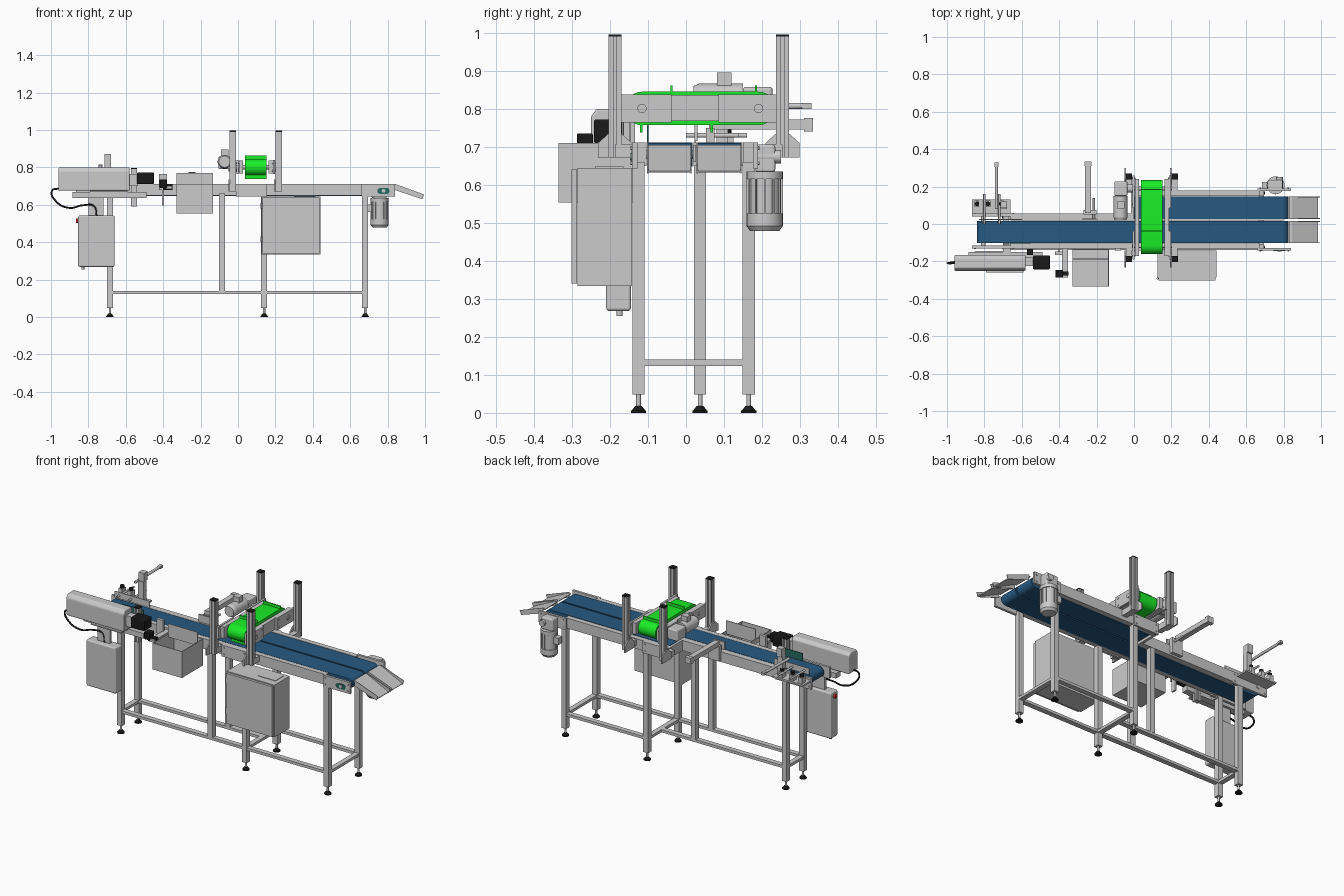
import bpy, bmesh, math
from mathutils import Vector

def mat(name, *c):
    m = bpy.data.materials.new(name)
    m.diffuse_color = (*c, 1)
    return m

BLUE = mat("belt_blue", 0.02, 0.10, 0.22)
GREEN = mat("belt_green", 0.01, 0.85, 0.02)
BLACK = mat("black_plastic", 0.01, 0.01, 0.01)
TEAL = mat("dark_teal", 0.02, 0.15, 0.12)
RED = mat("red_button", 0.7, 0.02, 0.02)

def finish(name, bm, m=None, bevel=0, smooth=False):
    bmesh.ops.recalc_face_normals(bm, faces=bm.faces)
    me = bpy.data.meshes.new(name)
    bm.to_mesh(me)
    bm.free()
    o = bpy.data.objects.new(name, me)
    bpy.context.collection.objects.link(o)
    if m:
        me.materials.append(m)
    if bevel:
        b = o.modifiers.new("bevel", 'BEVEL')
        b.width, b.segments = bevel, 3
    if smooth:
        bpy.ops.object.select_all(action='DESELECT')
        o.select_set(True)
        bpy.context.view_layer.objects.active = o
        bpy.ops.object.shade_smooth_by_angle(angle=math.radians(35))
    return o

def prism(name, pts, axis, lo, hi, m=None, bevel=0, smooth=False):
    """Extrude a closed 2D outline along an axis: x->(y,z), y->(x,z), z->(x,y)."""
    at = {'x': lambda p, t: (t, *p), 'y': lambda p, t: (p[0], t, p[1]), 'z': lambda p, t: (*p, t)}[axis]
    bm = bmesh.new()
    f = bm.faces.new([bm.verts.new(at(p, lo)) for p in pts])
    r = bmesh.ops.extrude_face_region(bm, geom=[f])
    d = Vector(at((0, 0), hi - lo))
    bmesh.ops.translate(bm, vec=d, verts=[v for v in r['geom'] if isinstance(v, bmesh.types.BMVert)])
    return finish(name, bm, m, bevel, smooth)

def box(name, x0, x1, y0, y1, z0, z1, m=None, bevel=0):
    return prism(name, [(x0, y0), (x1, y0), (x1, y1), (x0, y1)], 'z', z0, z1, m, bevel)

def cyl(name, p0, p1, r, m=None, r2=None, n=24):
    p0, p1 = Vector(p0), Vector(p1)
    d = p1 - p0
    bm = bmesh.new()
    bmesh.ops.create_cone(bm, cap_ends=True, segments=n, radius1=r, radius2=r if r2 is None else r2, depth=d.length)
    bm.transform(d.to_track_quat('Z', 'Y').to_matrix().to_4x4())
    bmesh.ops.translate(bm, vec=(p0 + p1) / 2, verts=bm.verts)
    return finish(name, bm, m, 0, True)

def stadium(name, a0, a1, z0, z1, axis, lo, hi, m):
    r, c = (z1 - z0) / 2, (z0 + z1) / 2
    pts = []
    for cx, s in ((a1 - r, -90), (a0 + r, 90)):
        pts += [(cx + r * math.cos(math.radians(s + i * 15)), c + r * math.sin(math.radians(s + i * 15))) for i in range(13)]
    return prism(name, pts, axis, lo, hi, m, 0, True)

def slotted(name, x, y, z0, z1, h=0.017):
    """Square aluminium extrusion with one groove per side."""
    g, d = 0.004, 0.006
    side = [(-h, -h), (-g, -h), (-g, -h + d), (g, -h + d), (g, -h)]
    pts = []
    for k in range(4):
        c, s = round(math.cos(k * math.pi / 2)), round(math.sin(k * math.pi / 2))
        pts += [(x + c * u - s * v, y + s * u + c * v) for u, v in side]
    return prism(name, pts, 'z', z0, z1)

# legs with levelling feet
for i, (x, y) in enumerate([(-0.685, -0.125), (-0.685, 0.037), (0.14, -0.125), (0.14, 0.165), (0.68, -0.125), (0.68, 0.165)]):
    box(f"leg_{i}", x - 0.016, x + 0.016, y - 0.016, y + 0.016, 0.048, 0.66)
    cyl(f"foot_stem_{i}", (x, y, 0.012), (x, y, 0.05), 0.006)
    cyl(f"foot_base_{i}", (x, y, 0), (x, y, 0.006), 0.02, BLACK)
    cyl(f"foot_cone_{i}", (x, y, 0.006), (x, y, 0.018), 0.018, BLACK, 0.009)
for y in (-0.125, 0.037):
    box("middle_post", -0.101, -0.069, y - 0.016, y + 0.016, 0.14, 0.66)
# lower frame
for x0, x1, y in ((-0.67, 0.664, -0.125), (-0.67, 0.14, 0.037), (0.14, 0.664, 0.165)):
    box("lower_rail", x0, x1, y - 0.015, y + 0.015, 0.124, 0.14)
for x, y1 in ((-0.685, 0.021), (0.14, 0.149), (0.68, 0.149)):
    box("lower_crossbar", x - 0.015, x + 0.015, -0.109, y1, 0.124, 0.14)

# two conveyor belts and their side rails
stadium("long_belt", -0.84, 0.825, 0.648, 0.711, 'y', -0.102, 0.017, BLUE)
stadium("short_belt", 0.0, 0.825, 0.648, 0.711, 'y', 0.027, 0.146, BLUE)
for x0, x1, y0, y1 in ((-0.66, 0.67, -0.132, -0.104), (-0.66, 0.0, 0.02, 0.055), (0.0, 0.67, 0.15, 0.18)):
    box("side_rail", x0, x1, y0, y1, 0.65, 0.711)
box("centre_strip", 0.0, 0.80, 0.018, 0.026, 0.66, 0.705)
box("rail_joint", -0.015, 0.0, 0.02, 0.18, 0.65, 0.711)
for x0, x1, ya, yb in ((0.66, 0.84, -0.142, 0.19), (-0.01, 0.155, -0.142, 0.19), (-0.865, -0.63, -0.13, 0.055)):
    for y, s in ((ya, 1), (yb, -1)):
        box("end_plate", x0, x1, min(y, y + s * 0.014), max(y, y + s * 0.014), 0.643, 0.711)
        for bx in (x0 + 0.015, x1 - 0.015):
            for bz in (0.657, 0.697):
                cyl("plate_bolt", (bx, y, bz), (bx, y - s * 0.004, bz), 0.005, n=6)
stadium("pulley_window", 0.745, 0.81, 0.658, 0.69, 'y', -0.144, -0.13, TEAL)
cyl("pulley_bearing", (0.778, -0.147, 0.674), (0.778, -0.14, 0.674), 0.010)

# outfeed chutes: sloping folded sheets
for y0, y1 in ((-0.102, 0.015), (0.028, 0.146)):
    prism("chute_sheet", [(0.83, 0.705), (0.845, 0.705), (0.985, 0.637), (0.983, 0.632), (0.842, 0.70), (0.83, 0.70)], 'y', y0, y1)
    for y in (y0, y1 - 0.003):
        prism("chute_lip", [(0.84, 0.678), (0.84, 0.711), (0.995, 0.655), (0.985, 0.63)], 'y', y, y + 0.003)

# outfeed drive motor
box("drive_gearbox", 0.715, 0.795, 0.182, 0.235, 0.633, 0.706, None, 0.008)
cyl("drive_shaft", (0.778, 0.18, 0.674), (0.778, 0.25, 0.674), 0.018)
cyl("drive_flange", (0.757, 0.207, 0.615), (0.757, 0.207, 0.635), 0.048)
cyl("drive_motor", (0.757, 0.207, 0.52), (0.757, 0.207, 0.615), 0.043)
cyl("drive_fan_cover", (0.757, 0.207, 0.492), (0.757, 0.207, 0.525), 0.048)
cyl("drive_fan_cap", (0.757, 0.207, 0.478), (0.757, 0.207, 0.492), 0.038, None, 0.048)
for i in range(12):
    a = i * math.pi / 6
    c, s = math.cos(a), math.sin(a)
    prism("motor_fin", [(0.757 + r * c - t * s, 0.207 + r * s + t * c) for r, t in ((0.04, -0.002), (0.048, -0.002), (0.048, 0.002), (0.04, 0.002))], 'z', 0.525, 0.615)
box("drive_terminal_box", 0.685, 0.72, 0.19, 0.225, 0.56, 0.60)

# four gantry posts with foot brackets
for x in (-0.028, 0.217):
    for y, s in ((-0.187, -1), (0.254, 1)):
        slotted("gantry_post", x, y, 0.672, 0.99)
        box("post_cap", x - 0.017, x + 0.017, y - 0.017, y + 0.017, 0.99, 0.996, BLACK)
        prism("post_bracket", [(y - 0.045, 0.672), (y + 0.045, 0.672), (y + 0.045, 0.71), (y + 0.017, 0.735),
                               (y - 0.017, 0.735), (y - 0.045, 0.71)], 'x', x - 0.024, x - 0.016)
        y_in = -0.13 if s < 0 else 0.17
        box("post_foot_beam", x - 0.016, x + 0.016, min(y, y_in), max(y, y_in), 0.672, 0.706)

# green hold-down belt with cleats, running across
stadium("press_belt", -0.16, 0.235, 0.757, 0.845, 'x', 0.038, 0.153, GREEN)
for y, z0, z1 in ((-0.038, 0.84, 0.862), (0.184, 0.84, 0.862), (-0.118, 0.738, 0.76), (0.068, 0.738, 0.76)):
    box("belt_cleat", 0.038, 0.153, y - 0.003, y + 0.003, z0, z1, GREEN)
for x0, x1, xo in ((0.005, 0.028, -0.008), (0.163, 0.186, 0.186)):
    box("press_side_rail", x0, x1, -0.17, 0.24, 0.768, 0.836)
    for y0, y1 in ((-0.19, -0.038), (0.085, 0.26)):
        box("press_end_plate", xo, xo + 0.012, y0, y1, 0.764, 0.838)
        for y in (y0 + 0.02, y1 - 0.015):
            for z in (0.78, 0.822):
                cyl("press_bolt", (xo - 0.003, y, z), (xo + 0.015, y, z), 0.005, n=6)
for y in (-0.116, 0.191):
    cyl("press_roller_shaft", (-0.012, y, 0.801), (0.203, y, 0.801), 0.012)

# hold-down motor
cyl("press_motor", (-0.072, 0.035, 0.83), (-0.072, 0.15, 0.83), 0.037)
cyl("press_motor_cap", (-0.072, 0.02, 0.83), (-0.072, 0.035, 0.83), 0.03, None, 0.037)
box("press_gearbox", -0.105, -0.035, 0.15, 0.228, 0.79, 0.858, None, 0.008)
cyl("press_gear_shaft", (-0.05, 0.19, 0.801), (0.0, 0.19, 0.801), 0.022)
box("press_terminal_box", -0.09, -0.052, 0.082, 0.12, 0.86, 0.895)

# control cabinet with door and screen
box("control_cabinet", 0.125, 0.44, -0.285, -0.142, 0.334, 0.645)
box("cabinet_door", 0.13, 0.435, -0.301, -0.287, 0.34, 0.64)
box("cabinet_screen", 0.30, 0.415, -0.24, -0.165, 0.645, 0.648)
for z in (0.40, 0.58):
    cyl("door_hinge", (0.126, -0.292, z), (0.126, -0.292, z + 0.03), 0.005)

# open reject bin
box("bin_floor", -0.33, -0.135, -0.335, -0.135, 0.553, 0.558)
box("bin_front", -0.33, -0.135, -0.335, -0.331, 0.553, 0.71)
box("bin_back", -0.33, -0.135, -0.139, -0.135, 0.553, 0.71)
box("bin_panel", -0.33, -0.135, -0.189, -0.185, 0.69, 0.77)
for x in (-0.33, -0.139):
    box("bin_side", x, x + 0.004, -0.335, -0.135, 0.553, 0.71)

# printer unit on its mounting bar
prism("printer_body", [(-0.25, 0.675), (-0.165, 0.675), (-0.165, 0.785), (-0.18, 0.80), (-0.235, 0.80), (-0.25, 0.78)], 'x', -0.96, -0.58, None, 0.006)
box("printer_nose", -0.58, -0.535, -0.225, -0.18, 0.70, 0.765)
box("print_head", -0.54, -0.45, -0.242, -0.168, 0.71, 0.772, BLACK, 0.005)
box("printer_bar", -0.885, -0.49, -0.19, -0.15, 0.637, 0.668)
box("printer_plate", -0.79, -0.59, -0.26, -0.15, 0.668, 0.675)
box("printer_crossarm", -0.70, -0.66, -0.16, -0.11, 0.637, 0.668)
slotted("printer_post", -0.555, -0.15, 0.59, 0.79, 0.016)
box("printer_post_cap", -0.571, -0.539, -0.166, -0.134, 0.79, 0.796, BLACK)

# ink cabinet, button and cable
box("ink_cabinet", -0.855, -0.66, -0.21, -0.145, 0.268, 0.542, None, 0.008)
box("ink_cabinet_hanger", -0.80, -0.72, -0.18, -0.165, 0.54, 0.64)
cyl("ink_cabinet_plug", (-0.83, -0.175, 0.255), (-0.83, -0.175, 0.27), 0.008)
cyl("stop_button", (-0.866, -0.178, 0.515), (-0.855, -0.178, 0.515), 0.012, RED)
cu = bpy.data.curves.new("printer_cable", 'CURVE')
cu.dimensions, cu.bevel_depth, cu.bevel_resolution = '3D', 0.005, 2
cpts = [(-0.96, -0.21, 0.687), (-0.994, -0.21, 0.675), (-0.97, -0.205, 0.615), (-0.90, -0.195, 0.583), (-0.83, -0.185, 0.597), (-0.77, -0.178, 0.592), (-0.755, -0.178, 0.54)]
sp = cu.splines.new('BEZIER')
sp.bezier_points.add(len(cpts) - 1)
for b, p in zip(sp.bezier_points, cpts):
    b.co = p
    b.handle_left_type = b.handle_right_type = 'AUTO'
cu.materials.append(BLACK)
bpy.context.collection.objects.link(bpy.data.objects.new("printer_cable", cu))

# label sensor bracket
box("sensor_post", -0.422, -0.38, -0.165, -0.148, 0.68, 0.765)
box("sensor_upright", -0.405, -0.395, -0.165, -0.135, 0.595, 0.68)
box("sensor_arm", -0.385, -0.352, -0.285, -0.13, 0.685, 0.70)
box("sensor_head", -0.42, -0.38, -0.287, -0.245, 0.69, 0.735, BLACK, 0.004)
box("sensor_lens", -0.40, -0.35, -0.275, -0.255, 0.68, 0.71, BLACK)

# infeed guides, adjusters and the pusher arm
box("infeed_plate", -0.865, -0.66, 0.055, 0.13, 0.69, 0.70)
box("infeed_front_guide", -0.70, -0.55, -0.103, -0.099, 0.712, 0.757, TEAL)
box("infeed_back_guide", -0.83, -0.60, 0.022, 0.026, 0.712, 0.75)
for x in (-0.84, -0.78, -0.71):
    box("guide_clamp", x - 0.012, x + 0.012, 0.09, 0.125, 0.70, 0.735)
    cyl("clamp_knob", (x, 0.108, 0.735), (x, 0.108, 0.75), 0.012, BLACK)
for x in (-0.80, -0.72):
    cyl("guide_rod", (x, 0.0, 0.73), (x, 0.16, 0.73), 0.006)
cyl("infeed_shaft", (-0.805, -0.13, 0.68), (-0.805, 0.06, 0.68), 0.012)
box("scanner_stand", -0.715, -0.68, 0.08, 0.11, 0.70, 0.82)
box("scanner", -0.715, -0.68, 0.085, 0.12, 0.82, 0.87)
cyl("scanner_rod", (-0.735, 0.08, 0.805), (-0.735, 0.315, 0.808), 0.008)
box("scanner_rod_end", -0.745, -0.725, 0.305, 0.33, 0.80, 0.815)
box("pusher_body", -0.262, -0.23, 0.06, 0.31, 0.745, 0.772)
box("pusher_end", -0.265, -0.227, 0.31, 0.334, 0.74, 0.776)
box("pusher_bracket", -0.27, -0.20, 0.052, 0.075, 0.66, 0.75)
cyl("pusher_rod", (-0.215, 0.03, 0.73), (-0.215, 0.14, 0.73), 0.006)
box("pusher_pad", -0.275, -0.20, 0.022, 0.03, 0.715, 0.76)
